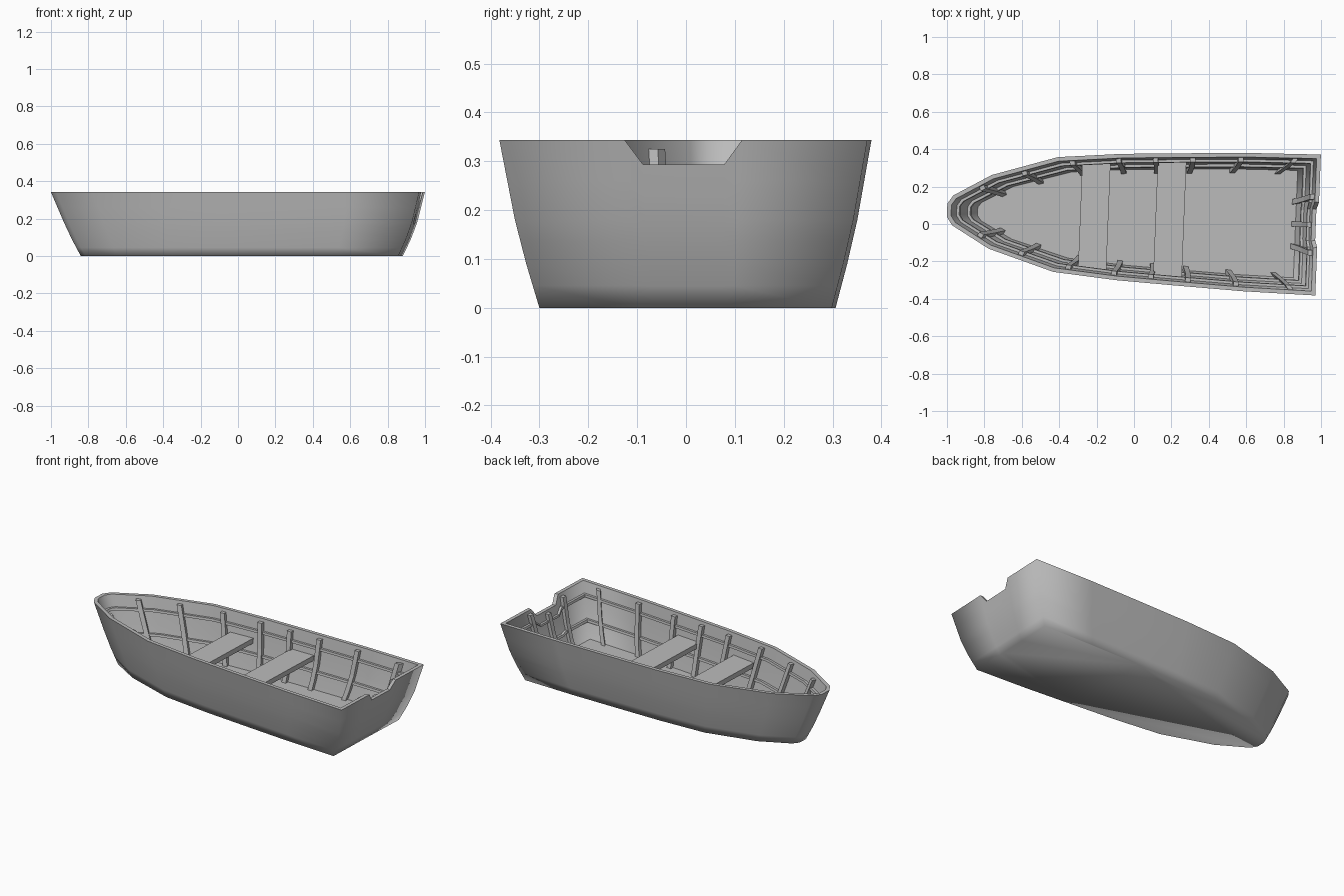
import bpy, bmesh
from mathutils import Vector

cube = bpy.data.objects.get("Cube")
if cube:
    bpy.data.objects.remove(cube, do_unlink=True)

gray = bpy.data.materials.new("weathered_gray")
gray.use_nodes = True
gray.diffuse_color = (0.5, 0.5, 0.5, 1)
gray.node_tree.nodes["Principled BSDF"].inputs["Base Color"].default_value = (0.5, 0.5, 0.5, 1)

HEIGHT, WALL, FLOOR = 0.343, 0.022, 0.035
# gunwale half outline: bow to stern, then across the transom notch
SIDE = [(-1, .035), (-.97, .08), (-.77, .197), (-.42, .307),
        (-.08, .338), (.22, .353), (.6, .37), (.985, .377)]
STERN = [(.985, .12), (.985, .085)]
HALF = SIDE + STERN
LOOP = HALF + [(u, -v) for u, v in reversed(HALF)]
NOTCH = (len(HALF) - 1, len(HALF))
# height, bow end, stern end, width factor
LEVELS = [(0, -.84, .87, .795), (.09, -.888, .912, .862),
          (.18, -.93, .945, .92), (HEIGHT, -1, .985, 1)]


def level(z):
    for a, b in zip(LEVELS, LEVELS[1:]):
        if z <= b[0] or b is LEVELS[-1]:
            t = (z - a[0]) / (b[0] - a[0])
            return [p + (q - p) * t for p, q in zip(a[1:], b[1:])]


def ring(z, inset=0):
    """Hull outline at a height, moved inward, dipping below the notch."""
    pts = []
    for i, (u, v) in enumerate(LOOP):
        h = z - .05 * (z / HEIGHT) ** 2 if i in NOTCH else z
        bow, stern, wide = level(h)
        pts.append(Vector((bow + (stern - bow) * (u + 1) / 1.985, v * wide, h)))
    if not inset:
        return pts
    out = []
    for i, p in enumerate(pts):
        d1 = (p - pts[i - 1]).xy.normalized()
        d2 = (pts[(i + 1) % len(pts)] - p).xy.normalized()
        n1, n2 = Vector((d1.y, -d1.x)), Vector((d2.y, -d2.x))
        n = (n1 + n2) / (1 + n1.dot(n2)) * inset
        out.append(p + Vector((n.x, n.y, 0)))
    return out


def bridge(bm, rings, cap=False, wrap=False):
    rows = [[bm.verts.new(p) for p in r] for r in rings]
    pairs = list(zip(rows, rows[1:])) + ([(rows[-1], rows[0])] if wrap else [])
    for a, b in pairs:
        for i in range(len(a)):
            j = (i + 1) % len(a)
            bm.faces.new((a[i], a[j], b[j], b[i]))
    if cap:
        bm.faces.new(rows[0])
        bm.faces.new(list(reversed(rows[-1])))
    return rows


def finish(bm, name):
    bmesh.ops.recalc_face_normals(bm, faces=bm.faces)
    mesh = bpy.data.meshes.new(name)
    bm.to_mesh(mesh)
    bm.free()
    mesh.materials.append(gray)
    ob = bpy.data.objects.new(name, mesh)
    bpy.context.collection.objects.link(ob)
    ob.rotation_euler.z = -.04
    ob.location.y = .034
    return ob


def locate(pts, u):
    """Edge index and fraction along the side of a ring at length u."""
    for i in range(len(SIDE) - 1):
        if u <= pts[i + 1].x or i == len(SIDE) - 2:
            return i, (u - pts[i].x) / (pts[i + 1].x - pts[i].x)


# hull: outer skin, rim, inner skin and floor in one shell
bm = bmesh.new()
heights = [0, .045, .09, .135, .18, .26, HEIGHT]
inner = [HEIGHT, .26, .18, .09, FLOOR]
rows = bridge(bm, [ring(z) for z in heights] + [ring(z, WALL) for z in inner], cap=True)
for f in bm.faces:
    f.smooth = True
top = len(heights) - 1
for row in (rows[top], rows[top + 1], rows[-1]):
    for i, v in enumerate(row):
        bm.edges.get((v, row[(i + 1) % len(row)])).smooth = False
for i in (n + k for n in NOTCH for k in (-1, 0, 1)):
    e = bm.edges.get((rows[top][i], rows[top + 1][i]))
    e.smooth = False
finish(bm, "hull")

# stringers: two battens running round the inside
for name, z in (("upper_stringer", .268), ("lower_stringer", .135)):
    bm = bmesh.new()
    section = [(.007, .018), (.007, .036), (-.007, .036), (-.007, .018)]
    bridge(bm, [ring(z + dz, d) for dz, d in section], wrap=True)
    finish(bm, name)


# ribs: upright strips following the wall
def rib(bm, i, f, half=.014):
    sections = []
    for z in (FLOOR - .01, .09, .18, .325):
        corners = []
        for depth, signs in ((.016, (-1, 1)), (.044, (1, -1))):
            r = ring(z, depth)
            a, b = r[i], r[i + 1]
            along = (b - a).normalized() * half
            corners += [a.lerp(b, f) + along * s for s in signs]
        sections.append(corners)
    bridge(bm, sections, cap=True)


bm = bmesh.new()
for u in (-.84, -.61, -.35, -.1, .1, .3, .56, .87):
    rib(bm, *locate(ring(HEIGHT), u))
rib(bm, len(SIDE) - 1, .88)
ribs = finish(bm, "side_and_transom_ribs")
mirror = ribs.modifiers.new("Mirror", 'MIRROR')
mirror.use_axis = (False, True, False)

bm = bmesh.new()
rib(bm, NOTCH[0], .5)
finish(bm, "middle_transom_rib")

# benches: planks trimmed to the hull sides
for name, u0, u1 in (("front_bench", -.288, -.137), ("rear_bench", .115, .268)):
    bm = bmesh.new()
    wall = ring(.2, .018)
    ends = []
    for u in (u0, u1):
        i, f = locate(wall, u)
        ends.append(wall[i].lerp(wall[i + 1], f).y)
    plank = [(u0, ends[0]), (u1, ends[1]), (u1, -ends[1]), (u0, -ends[0])]
    bridge(bm, [[Vector((x, y, z)) for x, y in plank] for z in (.19, .22)], cap=True)
    finish(bm, name)
